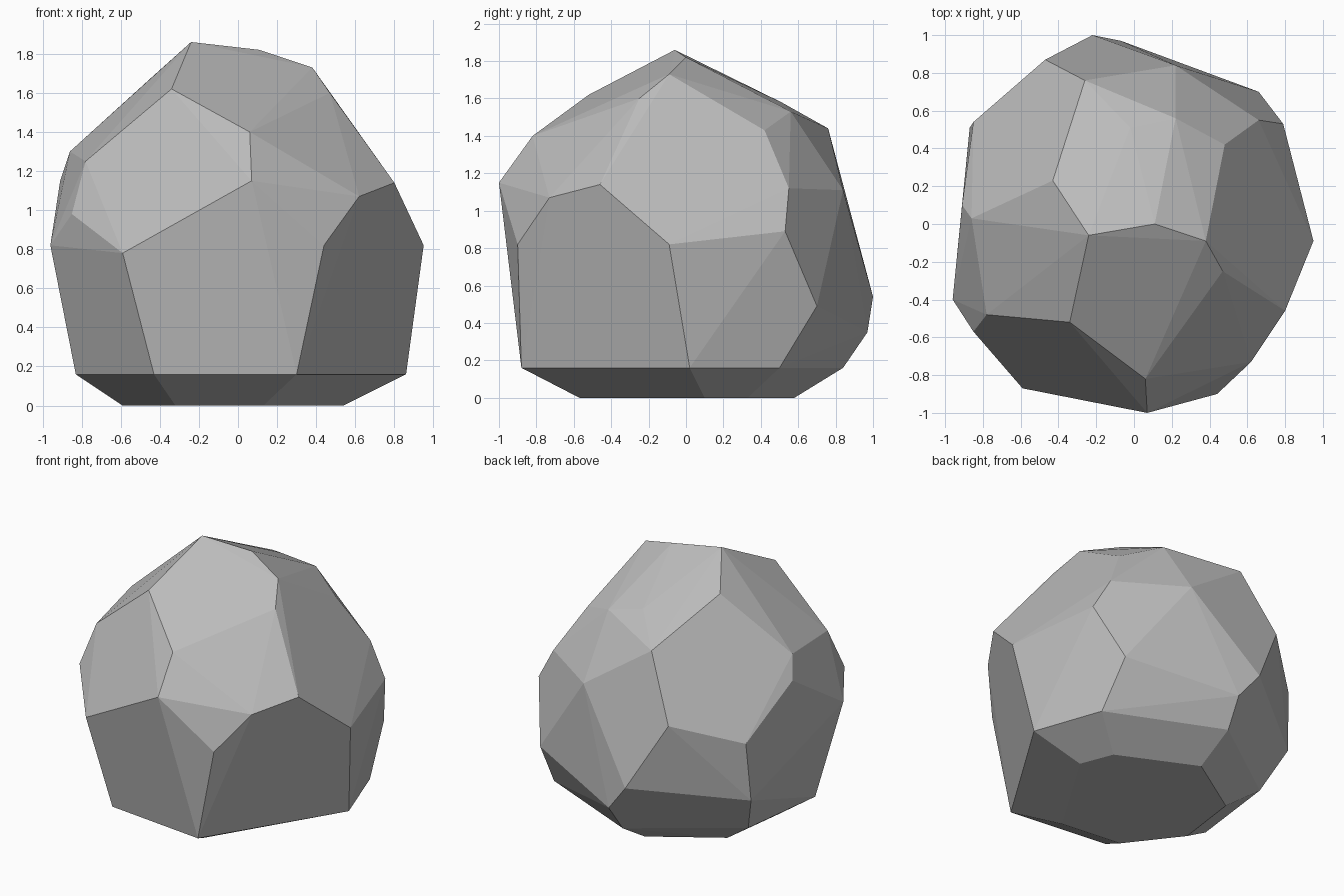
import bpy
import bmesh
import math
from mathutils import Vector

cube = bpy.data.objects.get("Cube")
if cube:
    bpy.data.objects.remove(cube, do_unlink=True)


def flat_material(name, colour):
    material = bpy.data.materials.new(name)
    material.use_nodes = True
    material.diffuse_color = colour
    shader = material.node_tree.nodes["Principled BSDF"]
    shader.inputs["Base Color"].default_value = colour
    shader.inputs["Roughness"].default_value = 1.0
    return material


def faceted_stone(name, corner_groups, material, merge_angle):
    """Wrap a convex faceted shell around the corner groups and merge flat facets."""
    mesh_builder = bmesh.new()
    for corners in corner_groups:
        for corner in corners:
            mesh_builder.verts.new(Vector(corner) / 100)
    hull = bmesh.ops.convex_hull(mesh_builder, input=mesh_builder.verts[:])
    unused = set(hull["geom_interior"]) | set(hull["geom_unused"])
    loose = [item for item in unused if isinstance(item, bmesh.types.BMVert)]
    bmesh.ops.delete(mesh_builder, geom=loose, context="VERTS")
    bmesh.ops.dissolve_limit(
        mesh_builder,
        angle_limit=merge_angle,
        verts=mesh_builder.verts[:],
        edges=mesh_builder.edges[:],
    )
    bmesh.ops.recalc_face_normals(mesh_builder, faces=mesh_builder.faces[:])
    mesh = bpy.data.meshes.new(name)
    mesh_builder.to_mesh(mesh)
    mesh_builder.free()
    mesh.materials.append(material)
    stone = bpy.data.objects.new(name, mesh)
    bpy.context.collection.objects.link(stone)
    return stone


# Corners in hundredths of a unit, from the ground upwards
base = [(54, 10, 0), (45, 33, 0), (-8, 58, 0), (-53, 29, 0),
        (-59, -17, 0), (-32, -52, 0), (13, -57, 0)]
undercut = [(86, 2, 16), (69, 50, 16), (-9, 84, 16), (-75, 37, 16),
            (-83, -27, 16), (-43, -80, 16), (30, -88, 16)]
back_bulge = [(66, 70, 49), (-7, 97, 35), (-22, 100, 54), (-87, 51, 44)]
waist = [(95, -9, 82), (79, 53, 89), (-85, 54, 85), (-96, -40, 82),
         (-85, -57, 98), (-59, -87, 78), (44, -90, 82)]
shoulder = [(80, -46, 114), (66, 55, 112), (22, 84, 111), (-47, 87, 100),
            (-91, 10, 115), (-86, 3, 130), (-78, -48, 125),
            (7, -100, 115), (62, -73, 107)]
upper_slope = [(48, 42, 143), (22, 56, 153), (-2, 51, 158), (-26, 76, 144),
               (-34, -52, 162), (6, -82, 140), (47, -25, 160)]
crown = [(-24, -6, 186), (11, 0, 182), (38, -9, 173), (-43, 23, 169)]

stone_grey = flat_material("stone grey", (0.5, 0.5, 0.5, 1.0))
faceted_stone(
    "boulder",
    [base, undercut, back_bulge, waist, shoulder, upper_slope, crown],
    stone_grey,
    math.radians(3),
)
